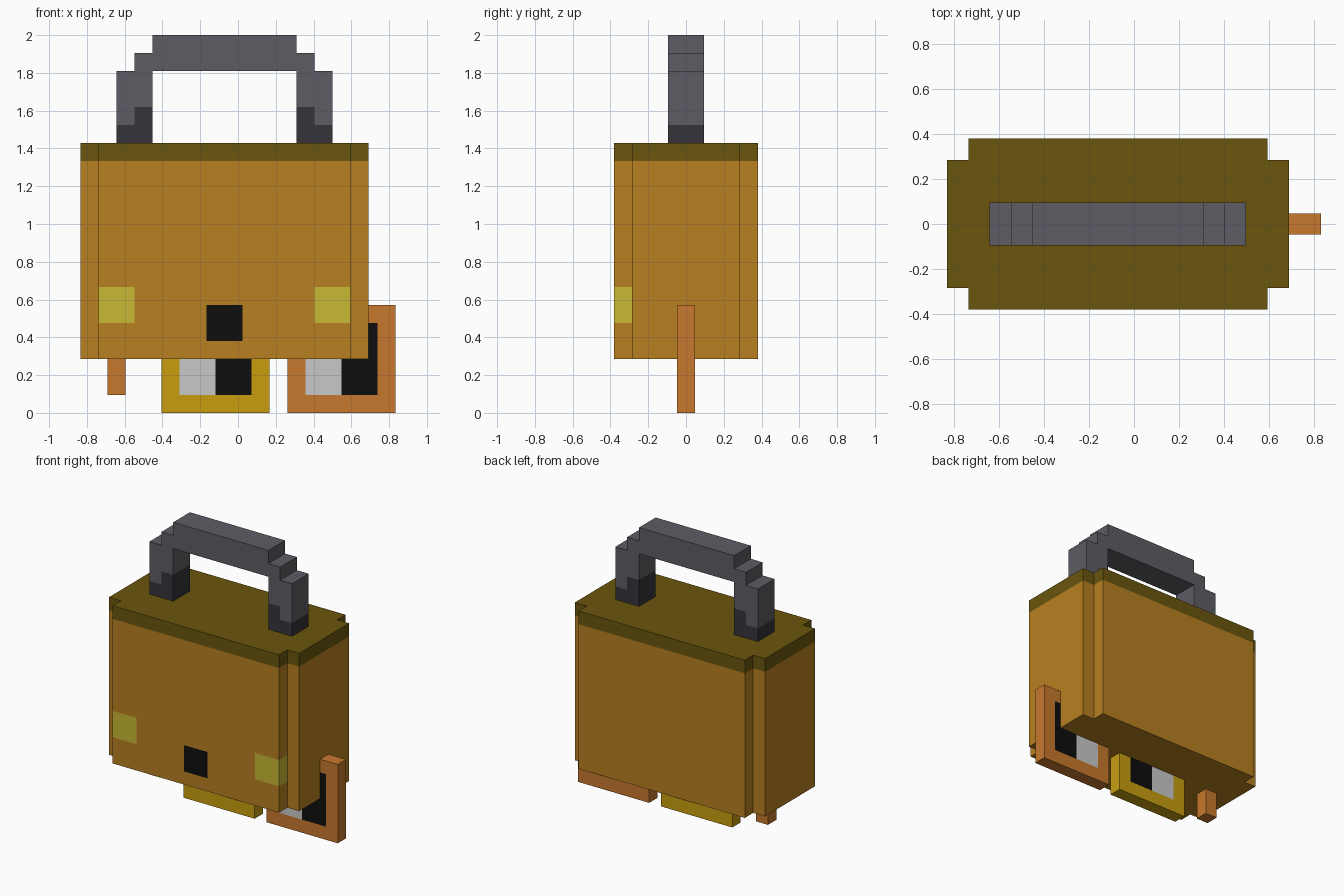
import bpy, bmesh
from mathutils import Vector

if "Cube" in bpy.data.objects:
    bpy.data.objects.remove(bpy.data.objects["Cube"])

U = 2 / 21          # one block cell
X0 = -8.75          # left edge of the model, in cells


def material(name, rgb):
    m = bpy.data.materials.new(name)
    m.diffuse_color = [((c / 255 + 0.055) / 1.055) ** 2.4 if c > 10 else c / 255 / 12.92
                       for c in rgb] + [1]
    m.use_nodes = True
    m.node_tree.nodes["Principled BSDF"].inputs["Base Color"].default_value = m.diffuse_color
    return m


BROWN = material("tan_leather", (184, 128, 33))
OLIVE = material("olive_lid", (106, 86, 13))
GREY = material("grey_handle", (93, 92, 100))
DARK = material("dark_grey_feet", (53, 52, 58))
LIME = material("yellow_patch", (200, 185, 52))
ORANGE = material("orange", (200, 120, 45))
GOLD = material("gold", (200, 157, 15))
WHITE = material("pale_grey", (201, 201, 201))
BLACK = material("black", (13, 13, 13))


def prism(name, profile, axis, lo, hi, mats, cuts=(), rule=None):
    """Extrude a profile (in cells) along y or z, cut it, colour faces by rule."""
    bm = bmesh.new()

    def point(a, b, h):
        return (a, b, h) if axis == "z" else (a, h, b)

    base = bm.faces.new([bm.verts.new(point(a, b, lo)) for a, b in profile])
    ext = bmesh.ops.extrude_face_region(bm, geom=[base])["geom"]
    verts = [v for v in ext if isinstance(v, bmesh.types.BMVert)]
    bmesh.ops.translate(bm, verts=verts, vec=point(0, 0, hi - lo))
    for i, values in cuts:
        normal = Vector([float(i == j) for j in range(3)])
        for value in values:
            bmesh.ops.bisect_plane(bm, geom=bm.verts[:] + bm.edges[:] + bm.faces[:],
                                   plane_co=normal * value, plane_no=normal)
    bmesh.ops.recalc_face_normals(bm, faces=bm.faces[:])
    if rule:
        for f in bm.faces:
            f.material_index = rule(f.calc_center_median(), f.normal)
    for v in bm.verts:
        v.co = ((v.co.x + X0) * U, v.co.y * U, v.co.z * U)
    mesh = bpy.data.meshes.new(name)
    bm.to_mesh(mesh)
    bm.free()
    for m in mats:
        mesh.materials.append(m)
    bpy.context.collection.objects.link(bpy.data.objects.new(name, mesh))


def rect(x1, x2, z1, z2):
    return [(x1, z1), (x2, z1), (x2, z2), (x1, z2)]


# Bag body with notched corners, two yellow patches and a black clasp
outline = [(0, -3), (1, -3), (1, -4), (15, -4), (15, -3), (16, -3),
           (16, 3), (15, 3), (15, 4), (1, 4), (1, 3), (0, 3)]


def body_rule(c, n):
    if c.y < -3.2 and abs(n.z) < 0.5:
        if 5 < c.z < 7 and abs(c.x - 8) > 5:
            return 1
        if 4 < c.z < 6 and abs(c.x - 8) < 1:
            return 2
    return 0


prism("bag_body", outline, "z", 3, 14, [BROWN, LIME, BLACK],
      [(2, (4, 5, 6, 7)), (0, (3, 7, 9, 13))], body_rule)
prism("lid", outline, "z", 14, 15, [OLIVE])

# Handle: stepped arch on two dark feet, mirrored about cell 8
half = [(3, 16), (2, 16), (2, 19), (3, 19), (3, 20), (4, 20), (4, 21)]
inner = [(4, 19), (4, 17), (3, 17)]


def mirror(points):
    return [(16 - x, z) for x, z in reversed(points)]


prism("handle_arch", half + mirror(half) + mirror(inner) + inner, "y", -1, 1, [GREY])
foot = [(2, 15), (4, 15), (4, 17), (3, 17), (3, 16), (2, 16)]
prism("handle_foot_left", foot, "y", -1, 1, [DARK])
prism("handle_foot_right", mirror(foot), "y", -1, 1, [DARK])

# Flat framed tags poking out below the bag, half pale and half black
for name, x, frame in (("gold_tag", 4.5, GOLD), ("orange_tag", 11.5, ORANGE)):
    def tag_rule(c, n, x=x):
        if abs(n.y) > 0.5 and 1 < c.x - x < 5 and 1 < c.z < 5:
            return 1 if c.x - x < 3 else 2
        return 0
    prism(name, rect(x, x + 6, 0, 6), "y", -0.5, 0.5, [frame, WHITE, BLACK],
          [(0, (x + 1, x + 3, x + 5)), (2, (1, 5))], tag_rule)

# Small peg under the left end
prism("orange_peg", rect(1.5, 2.5, 1, 4), "y", -0.5, 0.5, [ORANGE])
